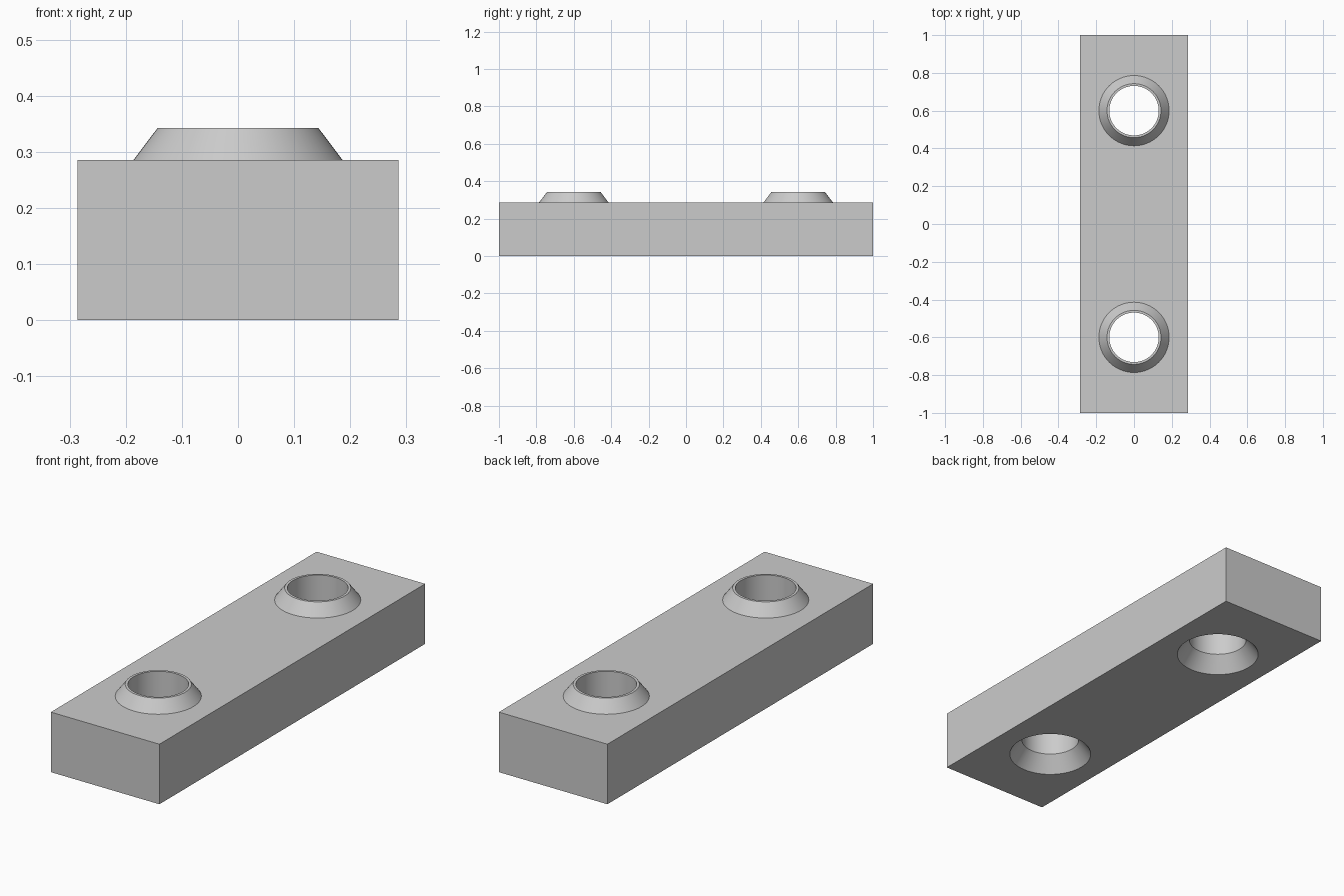
import bpy, bmesh, math

cube = bpy.data.objects.get("Cube")
if cube:
    bpy.data.objects.remove(cube, do_unlink=True)

WIDTH, LENGTH, HEIGHT = 0.572, 2.0, 0.286
TOP = 0.343
HOLE_Y = 0.6
R_WIDE, R_RIM, R_HOLE = 0.186, 0.143, 0.131
SINK = 0.076
SIDES = 64

grey = bpy.data.materials.new("plain grey")
grey.use_nodes = True
colour = (0.6, 0.6, 0.6, 1)
grey.diffuse_color = colour
grey.node_tree.nodes["Principled BSDF"].inputs["Base Color"].default_value = colour


def lathe(name, profile, y):
    """Closed solid of revolution from (radius, z) points, bottom to top."""
    bm = bmesh.new()
    rings = [[bm.verts.new((r * math.cos(a), y + r * math.sin(a), z))
              for a in (2 * math.pi * i / SIDES for i in range(SIDES))]
             for r, z in profile]
    for low, high in zip(rings, rings[1:]):
        for i in range(SIDES):
            j = (i + 1) % SIDES
            bm.faces.new((low[i], low[j], high[j], high[i]))
    bm.faces.new(rings[0][::-1])
    bm.faces.new(rings[-1])
    mesh = bpy.data.meshes.new(name)
    bm.to_mesh(mesh)
    bm.free()
    mesh.materials.append(grey)
    obj = bpy.data.objects.new(name, mesh)
    bpy.context.collection.objects.link(obj)
    return obj


# Rectangular bar
bpy.ops.mesh.primitive_cube_add(size=1, location=(0, 0, HEIGHT / 2))
bar = bpy.context.object
bar.name = "bar"
bar.scale = (WIDTH, LENGTH, HEIGHT)
bpy.ops.object.transform_apply(location=True, rotation=False, scale=True)
bar.data.materials.append(grey)

# Tapered collars on top, and through holes countersunk from below
slope = (R_WIDE - R_RIM) / (TOP - HEIGHT)
collar_profile = [(R_WIDE + slope * -0.0, HEIGHT - 0.05), (R_WIDE, HEIGHT), (R_RIM, TOP)]
extra = 0.02
hole_profile = [(R_WIDE + slope * extra, -extra), (R_HOLE, SINK), (R_HOLE, TOP + extra)]

helpers = []
for side, y in (("front", -HOLE_Y), ("back", HOLE_Y)):
    helpers.append((lathe(side + "_collar", collar_profile, y), "UNION"))
    helpers.append((lathe(side + "_hole_cutter", hole_profile, y), "DIFFERENCE"))

for helper, operation in helpers:
    mod = bar.modifiers.new(helper.name, "BOOLEAN")
    mod.object = helper
    mod.operation = operation
    mod.solver = "EXACT"
    bpy.ops.object.modifier_apply(modifier=mod.name)
for helper, _ in helpers:
    bpy.data.objects.remove(helper, do_unlink=True)

# Smooth round walls, crisp edges
bpy.ops.object.shade_smooth_by_angle(angle=math.radians(25))
